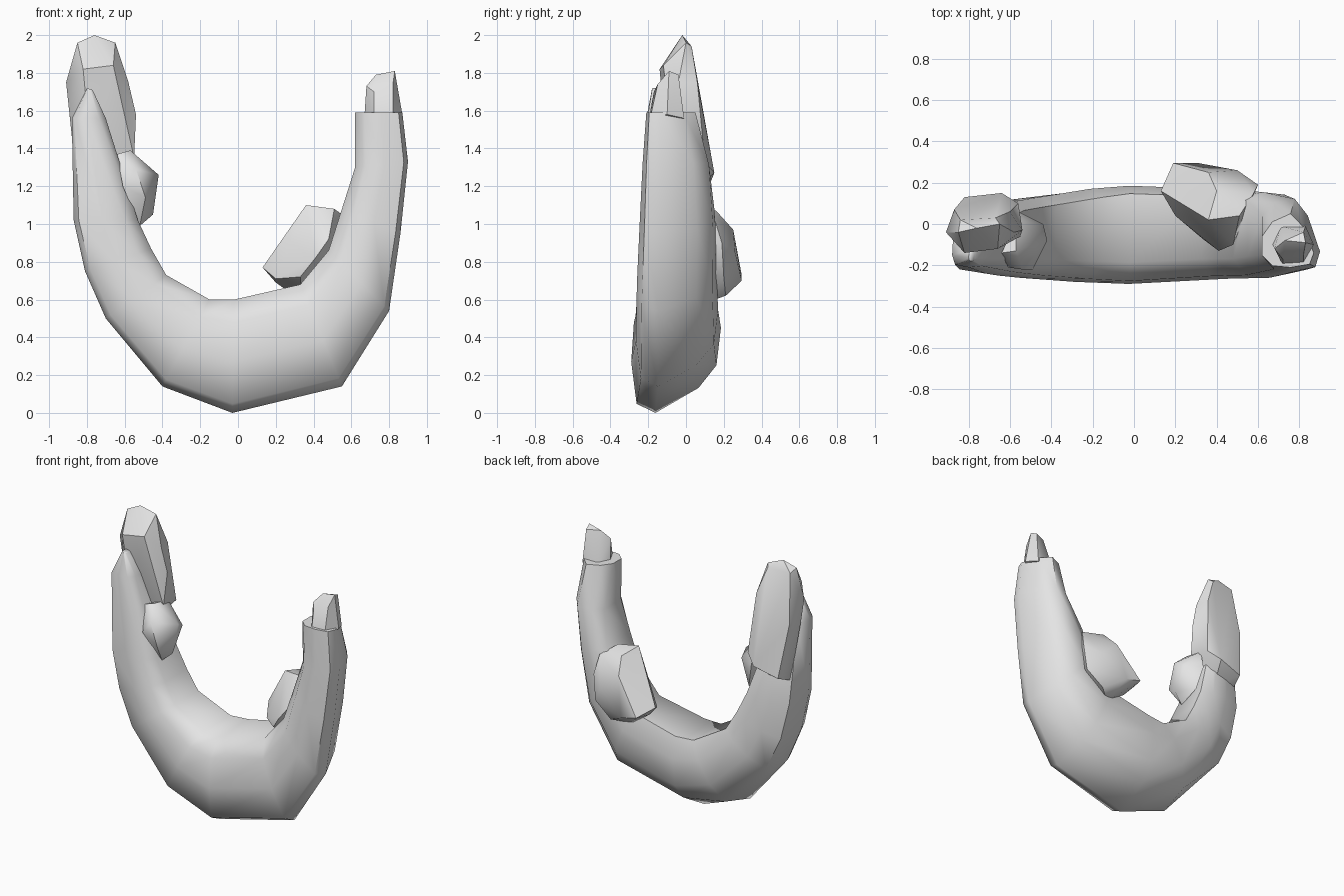
import bpy, bmesh, math

stone = bpy.data.materials.new("pale grey")
stone.diffuse_color = (0.78, 0.78, 0.78, 1)


def finish(name, bm, angle):
    bmesh.ops.recalc_face_normals(bm, faces=bm.faces[:])
    me = bpy.data.meshes.new(name)
    bm.to_mesh(me)
    bm.free()
    me.materials.append(stone)
    ob = bpy.data.objects.new(name, me)
    bpy.context.collection.objects.link(ob)
    bpy.ops.object.select_all(action='DESELECT')
    ob.select_set(True)
    bpy.context.view_layer.objects.active = ob
    bpy.ops.object.shade_smooth_by_angle(angle=math.radians(angle))


def rock(name, points, angle=35):
    """Faceted boulder: convex hull of a few corner points."""
    bm = bmesh.new()
    for p in points:
        bm.verts.new(p)
    bmesh.ops.convex_hull(bm, input=bm.verts[:])
    loose = [v for v in bm.verts if not v.link_faces]
    bmesh.ops.delete(bm, geom=loose, context='VERTS')
    finish(name, bm, angle)


# U-shaped body: outer x, z, inner x, z, front y, back y, section blend at each station
stations = [
    (-0.80, 1.72, -0.77, 1.71, -0.18, -0.12, 0.0),
    (-0.88, 1.56, -0.70, 1.56, -0.21, 0.01, 0.0),
    (-0.87, 1.02, -0.53, 1.02, -0.24, 0.10, 0.0),
    (-0.81, 0.75, -0.46, 0.87, -0.25, 0.115, 0.0),
    (-0.70, 0.50, -0.38, 0.73, -0.26, 0.13, 0.1),
    (-0.40, 0.14, -0.15, 0.60, -0.28, 0.17, 0.5),
    (-0.03, 0.00, -0.02, 0.60, -0.29, 0.185, 1.0),
    (0.55, 0.14, 0.33, 0.68, -0.265, 0.17, 1.0),
    (0.80, 0.54, 0.48, 0.86, -0.26, 0.16, 1.0),
    (0.86, 0.95, 0.55, 1.08, -0.245, 0.16, 1.1),
    (0.90, 1.33, 0.62, 1.30, -0.23, 0.13, 1.5),
    (0.87, 1.59, 0.62, 1.59, -0.21, 0.05, 2.0),
]
# cross-sections (outer to inner, front to back): shared front, three kinds of back
front = [(0, 0.27), (0.08, 0.06), (0.45, 0), (0.8, 0.03), (1, 0.22)]
backs = [
    [(1, 0.9), (0.75, 1), (0.4, 0.98), (0.04, 0.86)],     # square
    [(1, 0.92), (0.75, 1), (0.42, 0.95), (0.22, 0.75)],   # sloped
    [(1, 0.58), (0.8, 0.85), (0.45, 1), (0.2, 0.75)],     # tapered
]
bm = bmesh.new()
rings = []
for ox, oz, ix, iz, yf, yb, s in stations:
    k = min(int(s), 1)
    t = s - k
    back = [(a[0] + (b[0] - a[0]) * t, a[1] + (b[1] - a[1]) * t)
            for a, b in zip(backs[k], backs[k + 1])]
    rings.append([bm.verts.new((ox + (ix - ox) * u, yf + (yb - yf) * v, oz + (iz - oz) * u))
                  for u, v in front + back])
n = len(rings[0])
for a, b in zip(rings, rings[1:]):
    for i in range(n):
        bm.faces.new((a[i], a[(i + 1) % n], b[(i + 1) % n], b[i]))
bm.faces.new(rings[0])
bm.faces.new(rings[-1])
finish("curved_body", bm, 60)

# Tall crystal behind the left arm
rock("left_crystal", [
    (-0.76, -0.02, 2.0), (-0.85, -0.04, 1.96), (-0.65, 0.0, 1.96), (-0.67, 0.03, 1.94),
    (-0.84, 0.02, 1.94), (-0.66, -0.12, 1.84), (-0.82, -0.14, 1.82), (-0.91, -0.04, 1.75),
    (-0.58, -0.04, 1.75), (-0.54, -0.03, 1.58), (-0.55, -0.06, 1.35), (-0.89, -0.03, 1.58),
    (-0.87, 0.07, 1.60), (-0.82, 0.13, 1.22), (-0.64, 0.15, 1.27), (-0.56, 0.10, 1.33),
    (-0.70, 0.0, 1.15), (-0.85, 0.03, 1.18), (-0.78, -0.10, 1.4), (-0.60, 0.06, 1.75)])

# Small rock on the inside of the left arm
rock("left_knob", [
    (-0.64, -0.14, 1.37), (-0.57, -0.13, 1.39), (-0.57, 0.02, 1.36), (-0.42, -0.08, 1.26),
    (-0.44, 0.0, 1.22), (-0.54, -0.22, 1.29), (-0.49, -0.22, 1.14), (-0.45, -0.10, 1.05),
    (-0.52, -0.12, 0.99), (-0.56, 0.06, 1.22), (-0.52, 0.03, 1.05), (-0.61, -0.21, 1.2)], 50)

# Large rock behind the right bend
rock("right_boulder", [
    (0.36, 0.02, 1.10), (0.51, 0.04, 1.08), (0.40, 0.16, 1.07), (0.58, 0.15, 1.03),
    (0.41, -0.13, 0.82), (0.48, -0.10, 0.92), (0.33, -0.07, 0.72), (0.20, 0.04, 0.71),
    (0.13, 0.16, 0.77), (0.19, 0.295, 0.73), (0.31, 0.295, 0.70), (0.50, 0.26, 0.85),
    (0.36, 0.25, 0.97), (0.60, 0.19, 0.90), (0.58, 0.20, 0.72), (0.45, 0.21, 0.62),
    (0.34, 0.12, 0.59), (0.20, 0.13, 0.69)], 50)

# Small pointed stub on the right arm
rock("right_tip", [
    (0.83, -0.09, 1.81), (0.82, -0.04, 1.79), (0.73, -0.08, 1.79), (0.68, -0.12, 1.73),
    (0.72, -0.17, 1.70), (0.82, -0.15, 1.74), (0.67, -0.10, 1.58), (0.72, -0.20, 1.54),
    (0.82, -0.19, 1.56), (0.87, -0.10, 1.58), (0.83, -0.01, 1.56), (0.71, -0.01, 1.56)])
